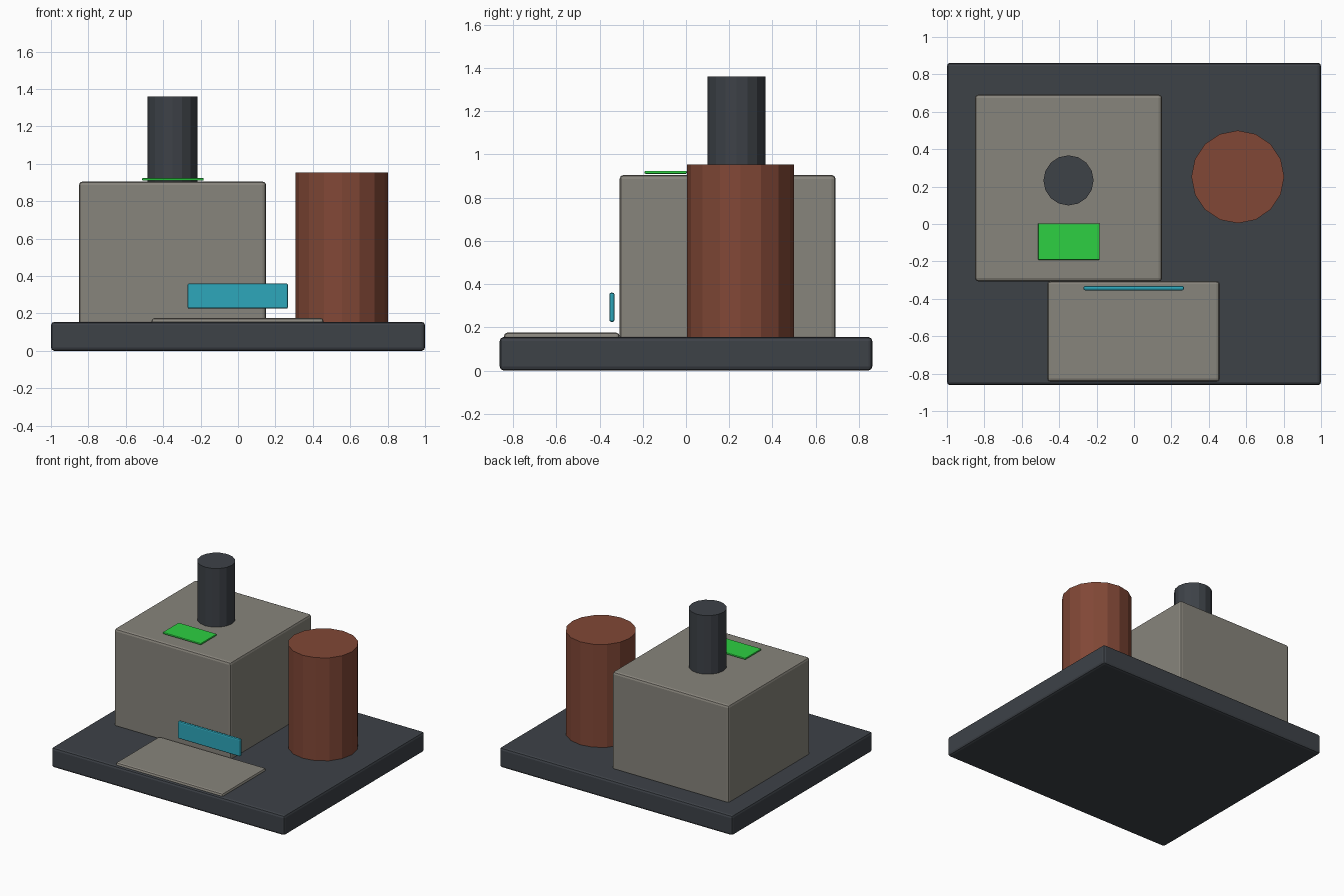
import bpy

if "Cube" in bpy.data.objects:
    bpy.data.objects.remove(bpy.data.objects["Cube"])


def mat(name, r, g, b):
    m = bpy.data.materials.new(name)
    m.diffuse_color = (r, g, b, 1)
    m.use_nodes = True
    m.node_tree.nodes["Principled BSDF"].inputs["Base Color"].default_value = m.diffuse_color
    return m


SLATE = mat("dark slate", 0.047, 0.054, 0.064)
STONE = mat("warm grey", 0.245, 0.232, 0.2)
RUST = mat("rust", 0.22, 0.064, 0.037)
GREEN = mat("bright green", 0.026, 0.63, 0.054)
TEAL = mat("teal", 0.027, 0.39, 0.5)


def box(name, material, x, y, z, bevel):
    """Bevelled box spanning the given (min, max) ranges."""
    ranges = (x, y, z)
    bpy.ops.mesh.primitive_cube_add(size=1, location=[(a + b) / 2 for a, b in ranges])
    ob = bpy.context.object
    ob.name = name
    ob.scale = [b - a for a, b in ranges]
    bpy.ops.object.transform_apply(location=False, rotation=False, scale=True)
    ob.data.materials.append(material)
    mod = ob.modifiers.new("soft edges", 'BEVEL')
    mod.width = bevel
    mod.segments = 2
    return ob


def cylinder(name, material, x, y, z, radius, sides):
    """Upright faceted cylinder spanning the z range."""
    bpy.ops.mesh.primitive_cylinder_add(vertices=sides, radius=radius, depth=z[1] - z[0],
                                        location=(x, y, (z[0] + z[1]) / 2))
    ob = bpy.context.object
    ob.name = name
    ob.data.materials.append(material)
    return ob


# Ground slab and main building
box("base_slab", SLATE, (-1, 1), (-0.862, 0.862), (0, 0.155), 0.018)
box("main_block", STONE, (-0.85, 0.15), (-0.307, 0.692), (0.14, 0.905), 0.018)

# Front apron and the thin panel above it
box("front_apron", STONE, (-0.462, 0.457), (-0.842, -0.307), (0.135, 0.175), 0.015)
box("front_panel", TEAL, (-0.27, 0.267), (-0.355, -0.331), (0.225, 0.36), 0.009)

# Roof plate, chimney and side tank
box("roof_plate", GREEN, (-0.513, -0.184), (-0.192, 0.004), (0.91, 0.924), 0.005)
cylinder("chimney", SLATE, -0.35, 0.233, (0.89, 1.36), 0.134, 16)
cylinder("side_tank", RUST, 0.555, 0.252, (0.14, 0.954), 0.248, 16)
